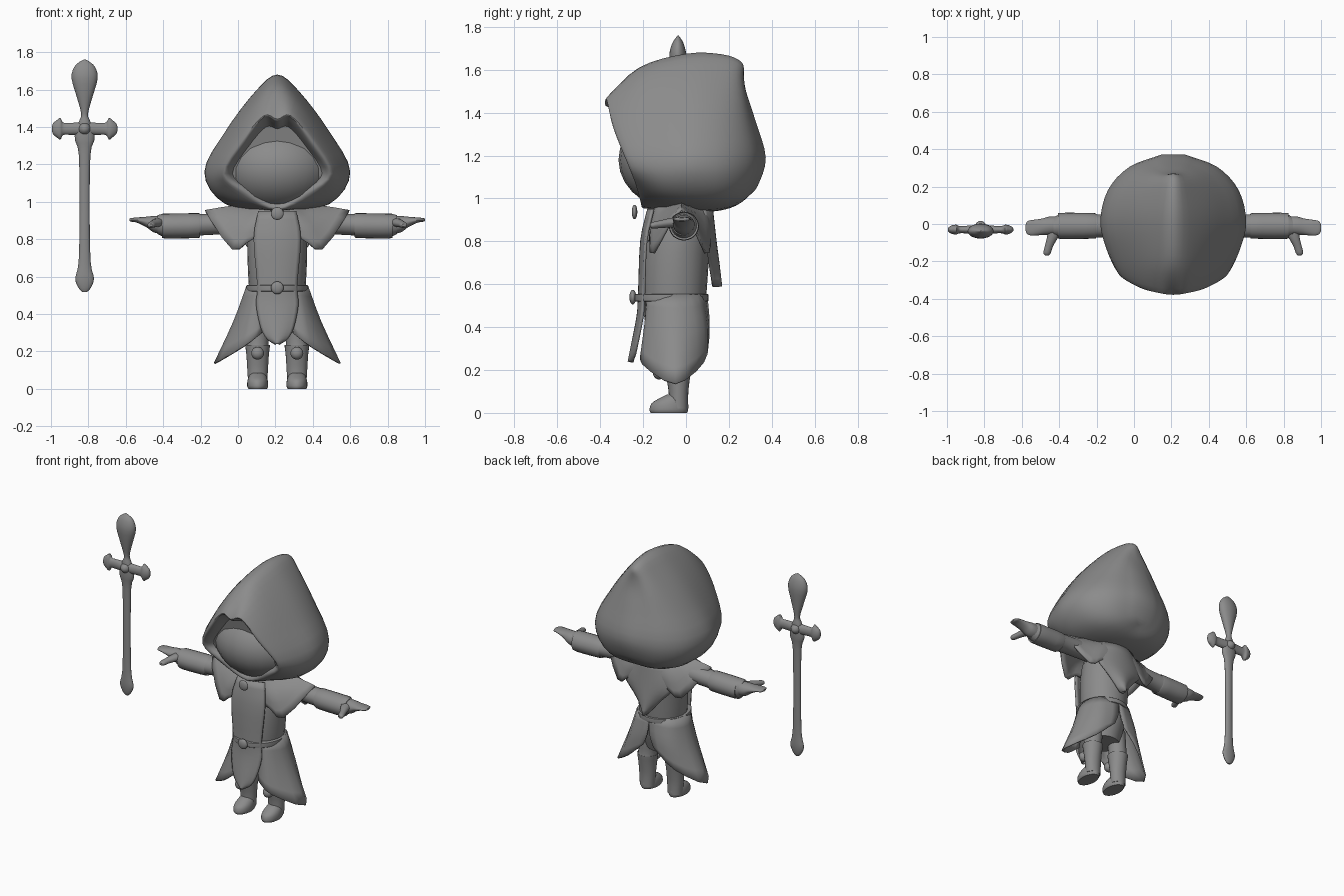
import bpy, bmesh, math
from mathutils import Vector

CX = 0.21          # centre line of the figure
SX = -0.82         # centre line of the sword

GREY = bpy.data.materials.new("dark_grey")
GREY.diffuse_color = (.26, .26, .26, 1)


def curve(pts, n, closed):
    """Catmull-Rom through the points, n steps per span."""
    p = [Vector(q) for q in pts]
    m, out = len(p), []
    for i in range(m if closed else m - 1):
        if closed:
            a, b, c, d = (p[(i + k) % m] for k in (-1, 0, 1, 2))
        else:
            b, c = p[i], p[i + 1]
            a = p[i - 1] if i else b * 2 - c
            d = p[i + 2] if i + 2 < m else c * 2 - b
        for s in range(n):
            t = s / n
            out.append(0.5 * (2 * b + (c - a) * t + (2 * a - 5 * b + 4 * c - d) * t * t
                              + (3 * b - a - 3 * c + d) * t ** 3))
    return out if closed else out + [p[-1]]


def surface(name, rows, closed=True, caps=(True, True), n=3, along=3, thick=0, mirror=False, x=CX):
    """Skin a smooth surface over rows of control points."""
    rows = [curve(r, n, closed) for r in rows]
    rows = list(zip(*[curve(col, along, False) for col in zip(*rows)]))
    bm = bmesh.new()
    v = [[bm.verts.new(q) for q in r] for r in rows]
    m = len(v[0])
    for a, b in zip(v, v[1:]):
        for i in range(m if closed else m - 1):
            j = (i + 1) % m
            bm.faces.new((a[i], a[j], b[j], b[i]))
    for row, cap in ((v[0], caps[0]), (v[-1], caps[1])):
        if closed and cap:
            for i in range(m // 2):
                f = [row[i], row[i + 1], row[m - i - 1], row[(m - i) % m]]
                bm.faces.new(list(dict.fromkeys(f)))
    bmesh.ops.recalc_face_normals(bm, faces=bm.faces)
    me = bpy.data.meshes.new(name)
    bm.to_mesh(me)
    bm.free()
    ob = bpy.data.objects.new(name, me)
    bpy.context.collection.objects.link(ob)
    ob.location.x = x
    if thick:
        s = ob.modifiers.new("Thickness", 'SOLIDIFY')
        s.thickness, s.offset = thick, 0
    if mirror:
        ob.modifiers.new("Mirror", 'MIRROR').merge_threshold = 0.002
    finish(ob)
    return ob


def finish(ob):
    ob.data.materials.append(GREY)
    bpy.ops.object.select_all(action='DESELECT')
    ob.select_set(True)
    bpy.context.view_layer.objects.active = ob
    bpy.ops.object.shade_smooth_by_angle(angle=math.radians(45))


def tube(name, rings, axis='z', **kw):
    """Oval rings (position, centre a, centre b, radius a, radius b) along x, y or z."""
    rows = []
    for t, ca, cb, ra, rb in rings:
        row = []
        for k in range(8):
            a = k * math.pi / 4
            p, q = ca + ra * math.cos(a), cb + rb * math.sin(a)
            row.append({'z': (p, q, t), 'x': (t, p, q), 'y': (p, t, q)}[axis])
        rows.append(row)
    return surface(name, rows, **kw)


def ball(name, loc, scale, mirror=False, x=CX):
    bpy.ops.mesh.primitive_uv_sphere_add(segments=24, ring_count=14, radius=1)
    ob = bpy.context.object
    ob.name = name
    for v in ob.data.vertices:
        v.co = Vector([c * s + o for c, s, o in zip(v.co, scale, loc)])
    ob.location = (x, 0, 0)
    if mirror:
        ob.modifiers.new("Mirror", 'MIRROR')
    finish(ob)


# Hood: half rings from the filled face opening to the back
hood = [
    [(0, -.27, 1.39), (.06, -.27, 1.40), (.15, -.25, 1.30), (.24, -.22, 1.15), (.14, -.19, 1.07), (0, -.17, 1.0)],
    [(0, -.35, 1.42), (.065, -.35, 1.445), (.17, -.32, 1.31), (.27, -.26, 1.15), (.15, -.22, 1.06), (0, -.20, .98)],
    [(0, -.37, 1.46), (.075, -.36, 1.47), (.19, -.33, 1.34), (.30, -.255, 1.15), (.18, -.22, 1.035), (0, -.20, .955)],
    [(0, -.22, 1.61), (.10, -.22, 1.55), (.24, -.20, 1.36), (.355, -.14, 1.15), (.26, -.13, 1.01), (0, -.12, .95)],
    [(0, 0, 1.675), (.12, 0, 1.585), (.275, 0, 1.38), (.39, .01, 1.16), (.28, 0, .99), (0, 0, .94)],
    [(0, .17, 1.672), (.10, .16, 1.59), (.25, .16, 1.38), (.35, .18, 1.16), (.26, .16, .99), (0, .13, .94)],
    [(0, .26, 1.635), (.07, .25, 1.57), (.17, .27, 1.38), (.235, .305, 1.17), (.18, .27, 1.01), (0, .23, .965)],
    [(0, .27, 1.57), (.02, .28, 1.50), (.05, .325, 1.36), (.06, .372, 1.19), (.05, .335, 1.06), (0, .30, 1.02)],
]
surface("hood", [h + [(-a, b, c) for a, b, c in h[-2:0:-1]] for h in hood], n=4, along=4)
ball("face", (0, -.02, 1.18), (.31, .295, .24))

# Torso and belt
tube("torso", [(.30, 0, -.06, .11, .10), (.42, 0, -.055, .135, .135), (.55, 0, -.055, .152, .15),
               (.75, 0, -.045, .16, .155), (.88, 0, -.02, .15, .15), (.98, 0, -.01, .09, .10)])
tube("belt", [(.52, 0, -.068, .155, .162), (.523, 0, -.068, .165, .172), (.552, 0, -.068, .165, .172),
              (.555, 0, -.068, .155, .162)], along=2, n=5)
ball("belt_buckle", (0, -.248, .54), (.034, .016, .034))
ball("cloak_brooch", (0, -.24, .937), (.034, .013, .034))

# Shoulder mantle, mirrored half
surface("shoulder_mantle", [
    [(0, -.14, .97), (.05, -.13, .98), (.08, -.09, .985), (.11, -.02, .985), (.08, .06, .985), (.05, .08, .98), (0, .09, .97)],
    [(0, -.165, .88), (.10, -.16, .88), (.18, -.14, .88), (.25, -.02, .972), (.18, .085, .88), (.10, .11, .88), (0, .115, .88)],
    [(0, -.17, .79), (.13, -.165, .80), (.24, -.15, .745), (.385, -.02, .95), (.24, .09, .745), (.13, .11, .80), (0, .11, .80)],
], closed=False, thick=.012, mirror=True)


# Long front panel and pointed back panel
def panel(name, rows, curl):
    surface(name, [[(w * k, y + curl * k * k, z) for k in (-1, -.5, 0, .5, 1)] for z, w, y in rows],
            closed=False, thick=.012)


panel("front_tabard", [(.95, .10, -.175), (.80, .125, -.208), (.55, .105, -.218), (.45, .112, -.225),
                       (.33, .088, -.248), (.27, .055, -.26), (.24, .008, -.266)], .022)
panel("back_panel", [(.95, .12, .12), (.80, .18, .137), (.70, .10, .15), (.59, .006, .163)], -.04)

# Flared coat tails, mirrored half
surface("coat_tails", [
    [(.05, -.185, .55), (.12, -.16, .55), (.16, -.06, .55), (.12, .05, .55), (0, .095, .55)],
    [(.07, -.185, .42), (.15, -.18, .39), (.23, -.05, .36), (.15, .08, .39), (.01, .105, .44)],
    [(.085, -.20, .295), (.18, -.20, .225), (.335, -.05, .135), (.18, .08, .235), (.04, .105, .36)],
], closed=False, thick=.01, mirror=True)

# Arms
tube("sleeves", [(.15, -.01, .89, .06, .06), (.41, -.01, .877, .062, .057), (.42, -.01, .873, .068, .066),
                 (.60, -.01, .87, .07, .066), (.615, -.01, .875, .06, .06), (.64, -.015, .878, .05, .05)],
     axis='x', mirror=True)
tube("hands", [(.60, -.01, .875, .05, .05), (.66, -.01, .880, .05, .044), (.70, -.015, .892, .044, .028),
               (.75, -.02, .902, .042, .014), (.78, -.02, .903, .035, .01), (.79, -.02, .903, .015, .006)],
     axis='x', mirror=True)
tube("thumbs", [(-.02, .63, .89, .04, .024), (-.07, .645, .887, .03, .022), (-.12, .665, .88, .022, .018),
                (-.155, .675, .875, .02, .015), (-.168, .675, .874, .009, .007)], axis='y', mirror=True)

# Legs, boots and knee studs
tube("legs", [(.02, .105, -.035, .05, .045), (.10, .105, -.035, .055, .046), (.18, .105, -.037, .06, .058),
              (.235, .105, -.037, .066, .066), (.24, .105, -.037, .058, .058), (.40, .09, -.04, .06, .065)],
     mirror=True)
tube("boots", [(0, .105, -.08, .05, .085), (.015, .105, -.08, .056, .09), (.045, .105, -.075, .054, .085),
               (.07, .105, -.06, .045, .06), (.085, .105, -.05, .03, .04)], mirror=True)
ball("knee_studs", (.105, -.125, .19), (.034, .03, .034), mirror=True)

# Sword: blade, grip, guard and gem
tube("sword_blade", [(.517, 0, -.03, .012, .006), (.54, 0, -.03, .033, .014), (.59, 0, -.03, .05, .02),
                     (.68, 0, -.03, .032, .018), (.95, 0, -.03, .027, .017), (1.25, 0, -.03, .031, .02),
                     (1.33, 0, -.03, .052, .026), (1.39, 0, -.03, .05, .026)], x=SX)
tube("sword_grip", [(1.38, 0, -.03, .045, .028), (1.43, 0, -.03, .03, .024), (1.47, 0, -.03, .018, .018),
                    (1.56, 0, -.035, .042, .03), (1.66, 0, -.038, .07, .04), (1.72, 0, -.038, .056, .028),
                    (1.75, 0, -.037, .024, .01), (1.76, 0, -.037, .004, .003)], x=SX)
tube("sword_guard", [(0, -.03, 1.39, .028, .034), (.08, -.03, 1.39, .02, .032), (.115, -.03, 1.39, .02, .034),
                     (.13, -.03, 1.39, .026, .058), (.15, -.03, 1.39, .024, .045), (.168, -.03, 1.39, .015, .03),
                     (.175, -.03, 1.39, .006, .012)], axis='x', mirror=True, caps=(False, True), x=SX)
ball("guard_gem", (0, -.03, 1.39), (.035, .047, .035), x=SX)
